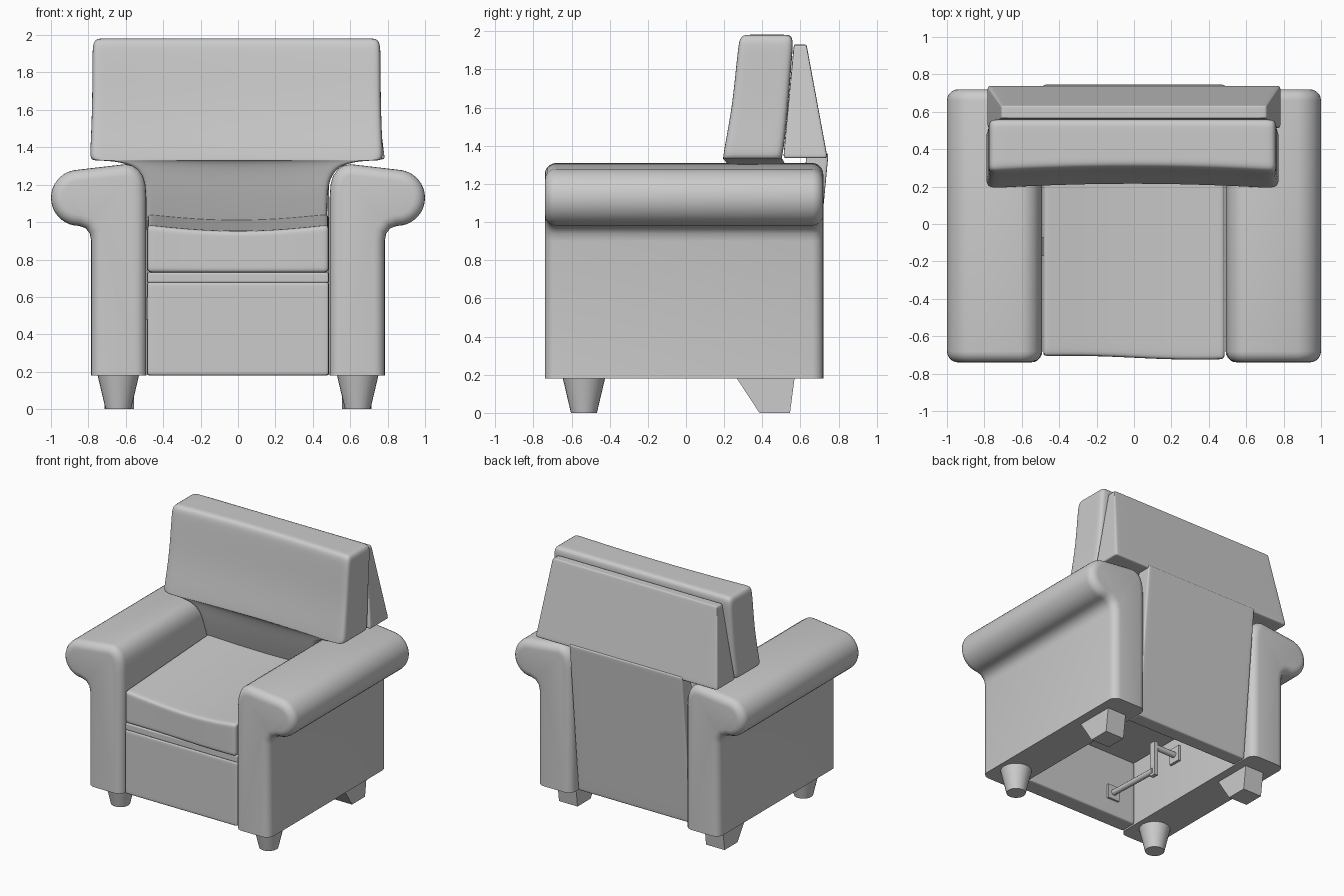
import bpy, bmesh, math
from mathutils import Vector

if "Cube" in bpy.data.objects:
    bpy.data.objects.remove(bpy.data.objects["Cube"])


def finish(name, bm, subsurf=0, angle=35):
    bmesh.ops.recalc_face_normals(bm, faces=bm.faces[:])
    me = bpy.data.meshes.new(name)
    bm.to_mesh(me)
    bm.free()
    ob = bpy.data.objects.new(name, me)
    bpy.context.collection.objects.link(ob)
    if subsurf:
        ob.modifiers.new("soften", "SUBSURF").levels = subsurf
        ob.modifiers["soften"].render_levels = subsurf
    bpy.ops.object.select_all(action='DESELECT')
    ob.select_set(True)
    bpy.context.view_layer.objects.active = ob
    bpy.ops.object.shade_smooth_by_angle(angle=math.radians(180 if subsurf else angle))
    return ob


def axis(span, e):
    # two values: add holding loops near both ends; longer lists stay as given
    if len(span) > 2:
        return span
    lo, hi = span
    e = min(e, (hi - lo) * 0.3)
    a, b = lo + e, hi - e
    return [lo] + [a + (b - a) * i / 4 for i in range(5)] + [hi]


def soft_box(name, xs, ys, zs, e=0.04, warp=None):
    # rounded box: surface of a 3D lattice, smoothed by subdivision
    ax = [axis(s, e) for s in (xs, ys, zs)]
    bm, verts = bmesh.new(), {}

    def vert(i):
        if i not in verts:
            p = [ax[k][i[k]] for k in range(3)]
            verts[i] = bm.verts.new(warp(*p) if warp else p)
        return verts[i]

    for k in range(3):
        u, v = (k + 1) % 3, (k + 2) % 3
        for end in (0, len(ax[k]) - 1):
            for i in range(len(ax[u]) - 1):
                for j in range(len(ax[v]) - 1):
                    quad = []
                    for di, dj in ((0, 0), (1, 0), (1, 1), (0, 1)):
                        idx = [0, 0, 0]
                        idx[k], idx[u], idx[v] = end, i + di, j + dj
                        quad.append(vert(tuple(idx)))
                    bm.faces.new(quad)
    return finish(name, bm, 2)


def hull_box(name, bottom, top, z0, z1):
    # sharp block between two rectangles (x0, x1, y0, y1)
    bm = bmesh.new()
    for (x0, x1, y0, y1), z in ((bottom, z0), (top, z1)):
        for x in (x0, x1):
            for y in (y0, y1):
                bm.verts.new((x, y, z))
    bmesh.ops.convex_hull(bm, input=bm.verts[:])
    return finish(name, bm)


def rod(name, a, b, r):
    a, b = Vector(a), Vector(b)
    bm = bmesh.new()
    bmesh.ops.create_cone(bm, cap_ends=True, segments=12, radius1=r, radius2=r, depth=(b - a).length)
    rot = (b - a).to_track_quat('Z', 'Y').to_matrix()
    bmesh.ops.rotate(bm, verts=bm.verts[:], matrix=rot)
    bmesh.ops.translate(bm, verts=bm.verts[:], vec=(a + b) / 2)
    return finish(name, bm)


# rolled arms: one profile extruded front to back, end outlines rounded
roll = [(0.85 + 0.15 * math.cos(math.radians(t)), 1.13 + 0.15 * math.sin(math.radians(t)))
        for t in range(-90, 81, 10)]
profile = [(0.785, 0.18), (0.785, 0.90), (0.793, 0.94), (0.815, 0.968)] + roll + [
    (0.60, 1.31), (0.565, 1.302), (0.532, 1.28), (0.508, 1.245), (0.495, 1.20), (0.49, 1.13), (0.49, 0.18)]


def arm(name, s):
    bm = bmesh.new()
    f = bm.faces.new([bm.verts.new((s * x, -0.74, z)) for x, z in profile])
    ext = bmesh.ops.extrude_face_region(bm, geom=[f], use_keep_orig=True)
    bmesh.ops.translate(bm, vec=(0, 1.46, 0),
                        verts=[g for g in ext["geom"] if isinstance(g, bmesh.types.BMVert)])
    bmesh.ops.recalc_face_normals(bm, faces=bm.faces[:])
    edges = [e for e in bm.edges if abs(e.verts[0].co.y - e.verts[1].co.y) < 1e-4
             and max(v.co.z for v in e.verts) > 0.2]
    bmesh.ops.bevel(bm, geom=edges, offset=0.06, segments=5, profile=0.5, affect='EDGES')
    return finish(name, bm)


for side, s in (("right", 1), ("left", -1)):
    arm(side + "_arm", s)
    # round tapered front legs
    bm = bmesh.new()
    bmesh.ops.create_cone(bm, cap_ends=True, segments=24, radius1=0.068, radius2=0.113, depth=0.19)
    bmesh.ops.translate(bm, verts=bm.verts[:], vec=(s * 0.64, -0.535, 0.095))
    finish(side + "_front_leg", bm)
    # raked block rear legs
    x0, x1 = sorted((s * 0.555, s * 0.715))
    hull_box(side + "_rear_leg", (x0, x1, 0.385, 0.545), (x0, x1, 0.26, 0.57), 0, 0.19)

# front panel, seat deck
soft_box("front_panel", (-0.485, 0.485), (-0.705, -0.57), (0.18, 0.68), 0.025)
soft_box("seat_deck", (-0.485, 0.485), (-0.70, 0.60), (0.675, 0.732), 0.02)


# seat cushion: crowned back, dip in the middle
def seat_warp(x, y, z):
    t = (z - 0.73) / 0.25
    dip = 0.035 * (1 - (x / 0.485) ** 2)
    return x, y - 0.012 * math.sin(x * 5), z + t * (0.05 * (y + 0.71) / 0.9 - dip)


soft_box("seat_cushion", (-0.485, 0.485), (-0.715, 0.40), (0.73, 0.985), 0.04, seat_warp)

# T-shaped back cushion: rows of (height, half width, front y, back y)
rows = [(0.95, 0.485, 0.33, 0.54), (1.0, 0.485, 0.31, 0.54), (1.15, 0.485, 0.26, 0.54),
        (1.24, 0.50, 0.235, 0.53), (1.30, 0.55, 0.215, 0.52), (1.325, 0.64, 0.20, 0.51),
        (1.33, 0.74, 0.192, 0.505), (1.33, 0.785, 0.19, 0.50), (1.40, 0.78, 0.20, 0.515),
        (1.60, 0.772, 0.238, 0.535), (1.80, 0.77, 0.258, 0.55), (1.91, 0.77, 0.27, 0.56),
        (1.982, 0.765, 0.28, 0.56)]


def back_warp(x, y, i):
    z, w, yf, yb = rows[i]
    yf += 0.025 * (1 - x * x)
    return x * w - 0.008, yf + (yb - yf) * y, z


soft_box("back_cushion", [-1, -0.92, -0.7, -0.35, 0, 0.35, 0.7, 0.92, 1], [0, 0.2, 0.5, 0.8, 1],
         list(range(len(rows))), warp=back_warp)


# back shell: leaning lower panel and tapered upper wedge
def lower_warp(x, y, z):
    return x, y + 0.11 * (z - 0.18) / 1.16, z


soft_box("lower_back_panel", (-0.487, 0.487), (0.52, 0.635), (0.18, 1.36), 0.02, lower_warp)


def upper_warp(x, y, z):
    t = (z - 1.335) / 0.595
    yf, yb = 0.51 + 0.055 * t, 0.742 - 0.11 * t
    return x * (0.785 - 0.075 * t), yf + (yb - yf) * y, z


soft_box("upper_back_panel", [-1, -0.97, -0.5, 0, 0.5, 0.97, 1], [0, 0.12, 0.5, 0.88, 1],
         (1.335, 1.93), 0.025, upper_warp)

# footrest linkage under the seat
hull_box("side_bracket", (-0.495, -0.47, -0.17, -0.07), (-0.495, -0.47, -0.17, -0.07), 0.48, 0.60)
hull_box("panel_bracket", (-0.33, -0.23, -0.58, -0.555), (-0.33, -0.23, -0.58, -0.555), 0.30, 0.41)
rod("cross_rod", (-0.48, -0.12, 0.54), (-0.27, -0.12, 0.54), 0.022)
hull_box("link_plate", (-0.30, -0.27, -0.145, -0.095), (-0.30, -0.27, -0.145, -0.095), 0.30, 0.57)
rod("push_rod", (-0.28, -0.12, 0.34), (-0.28, -0.565, 0.355), 0.022)
